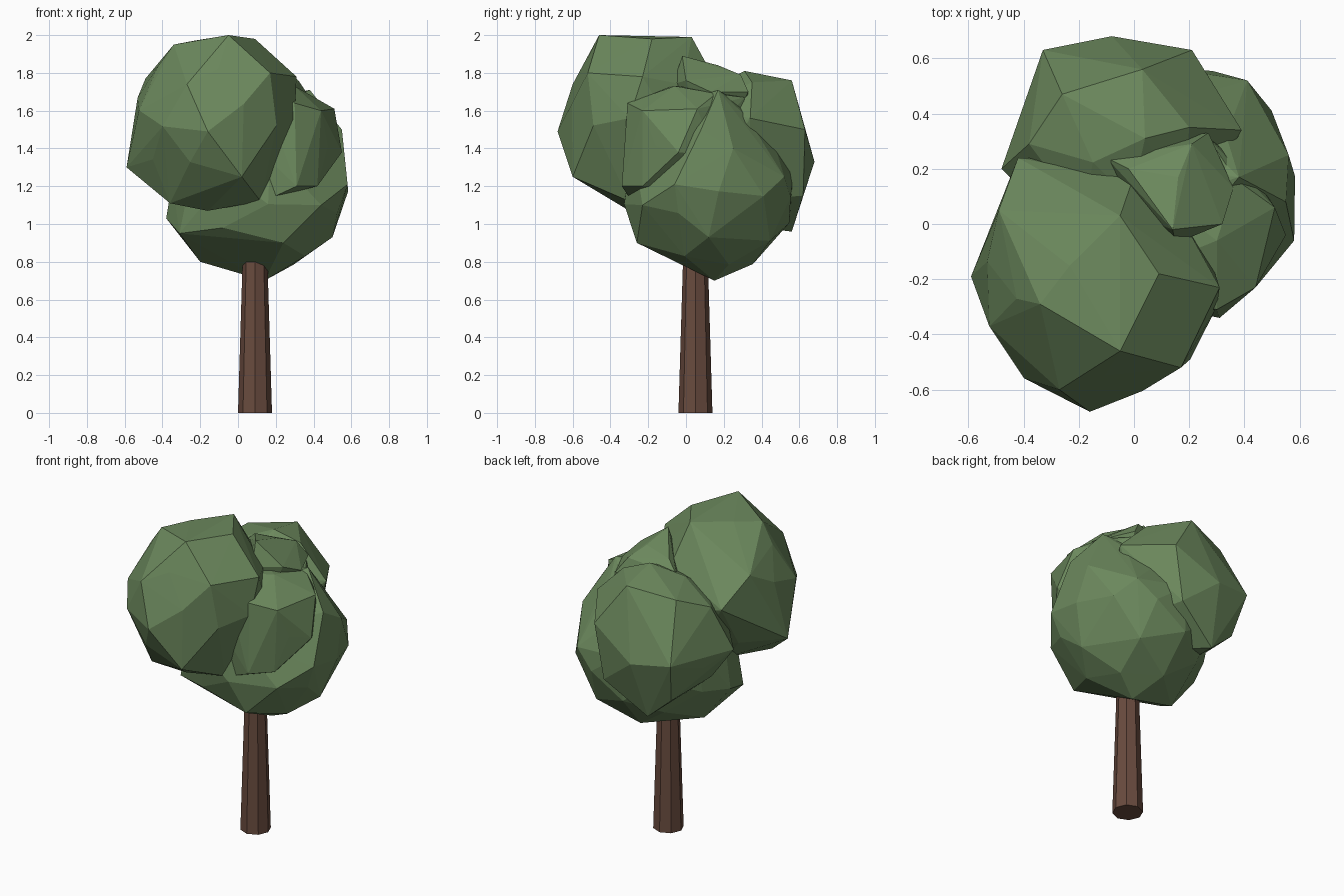
import bpy
import bmesh
import random
from mathutils import Vector, Euler

random.seed(4)

default_cube = bpy.data.objects.get("Cube")
if default_cube:
    bpy.data.objects.remove(default_cube, do_unlink=True)


def make_material(name, colour):
    material = bpy.data.materials.new(name)
    material.use_nodes = True
    material.diffuse_color = (*colour, 1)
    shader = material.node_tree.nodes["Principled BSDF"]
    shader.inputs["Base Color"].default_value = (*colour, 1)
    shader.inputs["Roughness"].default_value = 0.9
    return material


leaf_green = make_material("leaf green", (0.15, 0.25, 0.11))
bark_brown = make_material("bark brown", (0.14, 0.07, 0.048))


def add_object(name, bm, material):
    bmesh.ops.recalc_face_normals(bm, faces=bm.faces[:])
    mesh = bpy.data.meshes.new(name)
    bm.to_mesh(mesh)
    bm.free()
    mesh.materials.append(material)
    obj = bpy.data.objects.new(name, mesh)
    bpy.context.scene.collection.objects.link(obj)


def leaf_clump(name, centre, radii, corners):
    """Faceted clump: a stretched icosphere pulled out to its main corners."""
    bm = bmesh.new()
    bmesh.ops.create_icosphere(bm, subdivisions=2, radius=1)
    turn = Euler([random.uniform(0, 3) for axis in range(3)]).to_matrix()
    for vert in bm.verts:
        offset = Vector(d * r for d, r in zip(turn @ vert.co, radii))
        vert.co = Vector(centre) + offset * random.uniform(0.95, 1)

    # Pull the closest free vertex to each corner
    free = list(bm.verts)
    for corner in map(Vector, corners):
        nearest = min(free, key=lambda v: (v.co - corner).length)
        nearest.co = corner
        free.remove(nearest)

    # Wrap the points in a clean convex skin
    points = [vert.co.copy() for vert in bm.verts]
    bm.free()
    bm = bmesh.new()
    for point in points:
        bm.verts.new(point)
    bmesh.ops.convex_hull(bm, input=bm.verts[:])
    loose = [v for v in bm.verts if not v.link_faces]
    bmesh.ops.delete(bm, geom=loose, context="VERTS")
    add_object(name, bm, leaf_green)


# Tapered eight-sided trunk, running up into the leaves
trunk = bmesh.new()
bmesh.ops.create_cone(trunk, cap_ends=True, segments=8,
                      radius1=0.09, radius2=0.06, depth=1)
bmesh.ops.translate(trunk, verts=trunk.verts[:], vec=(0.09, 0.05, 0.5))
add_object("trunk", trunk, bark_brown)

# Tall clump at the front
leaf_clump("front_leaf_clump", (-0.13, -0.21, 1.54), (0.43, 0.45, 0.45), [
    (-0.16, -0.68, 1.49), (-0.59, -0.19, 1.3), (-0.05, -0.46, 2),
    (-0.34, -0.29, 1.95), (0.09, -0.18, 1.98), (0.31, -0.23, 1.78),
    (0.02, -0.6, 1.25), (-0.16, -0.3, 1.07), (-0.49, 0.05, 1.77),
    (-0.36, -0.36, 1.11), (0.12, -0.3, 1.12), (-0.27, -0.6, 1.74),
    (0.17, -0.52, 1.8), (-0.42, 0.24, 1.6), (0.3, -0.3, 1.56),
    (-0.05, 0.03, 1.99)])

# Wide clump resting on the trunk
leaf_clump("lower_leaf_clump", (0.12, 0.13, 1.2), (0.48, 0.47, 0.48), [
    (0.14, 0.15, 0.7), (-0.2, 0.1, 0.8), (0.5, 0.12, 0.93),
    (0.58, -0.06, 1.21), (0.56, 0.25, 1.4), (0.41, 0.52, 1.25),
    (0.24, -0.26, 0.9), (-0.08, -0.25, 0.98), (0.38, 0.17, 1.71),
    (0.44, -0.23, 1.1), (-0.38, 0.09, 1.03), (-0.31, -0.14, 0.95),
    (0.55, 0.08, 1.5)])

# Clump at the back
leaf_clump("back_leaf_clump", (-0.05, 0.27, 1.37), (0.38, 0.38, 0.4), [
    (-0.08, 0.68, 1.33), (0.21, 0.63, 1.5), (-0.33, 0.63, 1.36),
    (-0.48, 0.2, 1.35), (0.39, 0.34, 1.56), (-0.26, 0.47, 1.71),
    (0.03, 0.56, 1.76), (0.04, 0.31, 1.81), (0.2, 0.35, 1.75),
    (-0.12, 0.56, 0.96), (0.15, 0.62, 1.15), (-0.28, 0.55, 1.1),
    (-0.38, 0.29, 1.63)])

# Smaller clump filling the side
leaf_clump("side_leaf_clump", (0.19, 0, 1.44), (0.33, 0.33, 0.3), [
    (0.3, -0.06, 1.73), (0.27, 0.31, 1.67), (0.3, -0.31, 1.64),
    (0.31, -0.34, 1.2), (0.51, 0.06, 1.61), (0.55, -0.04, 1.38),
    (0.42, -0.23, 1.2), (0.18, -0.3, 1.14), (0.44, -0.23, 1.6),
    (0.37, 0.16, 1.69)])

# Ridge of leaves between the clumps
leaf_clump("upper_leaf_clump", (0.12, 0.14, 1.62), (0.18, 0.18, 0.16), [
    (0.14, -0.02, 1.89), (0.32, 0, 1.76), (0.16, 0.17, 1.84),
    (-0.02, 0.2, 1.81), (0.21, 0.29, 1.79), (0.27, 0.33, 1.7),
    (0.15, -0.07, 1.74), (-0.1, 0.24, 1.74), (0.36, 0.13, 1.7)])
